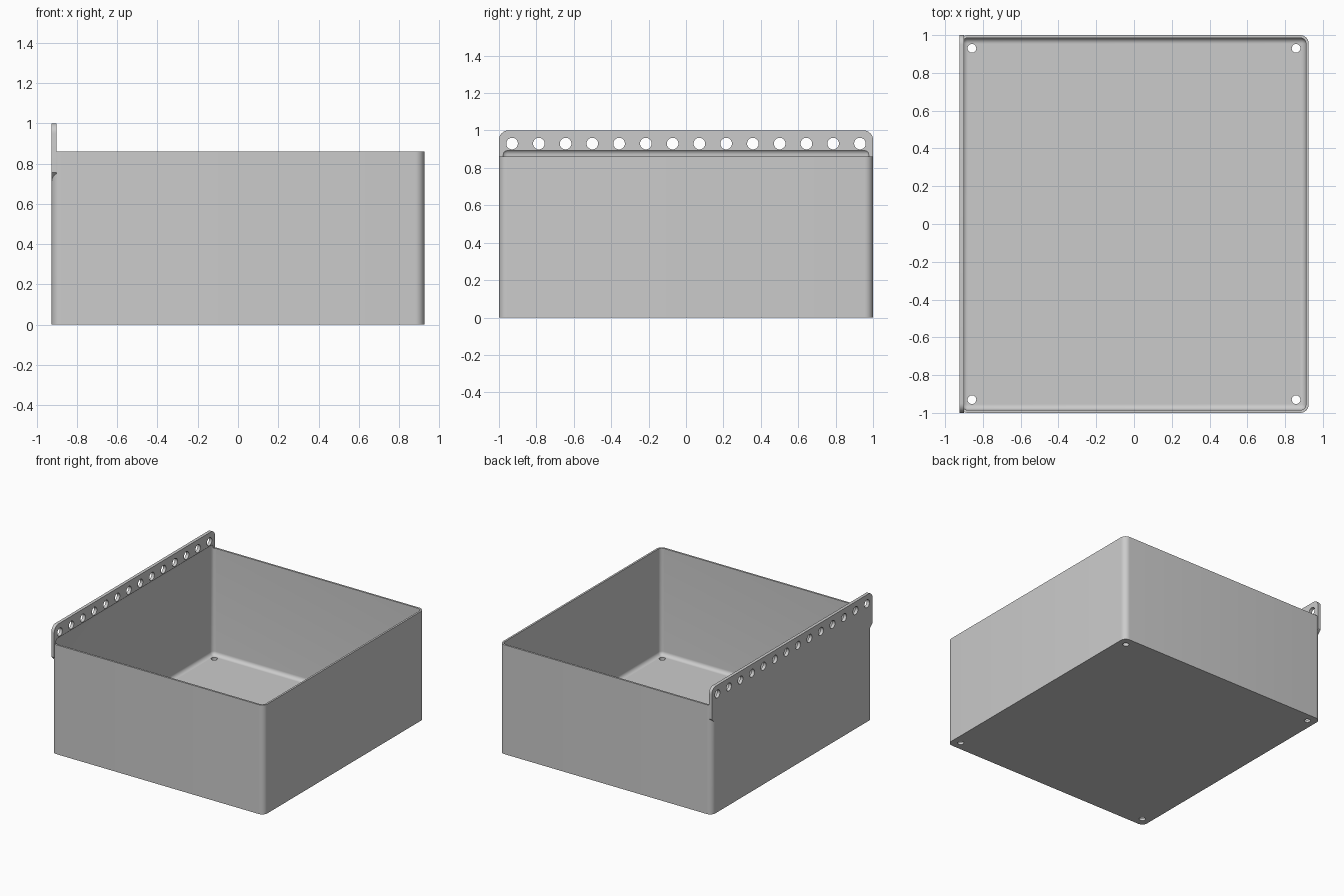
import bpy, bmesh, math
from mathutils import Vector, Matrix

if "Cube" in bpy.data.objects:
    bpy.data.objects.remove(bpy.data.objects["Cube"], do_unlink=True)

# Main dimensions
HX, HY, RIM = 0.925, 1.0, 0.86
CORNER, WALL, FLOOR = 0.045, 0.015, 0.02
FLANGE = 0.025

grey = bpy.data.materials.new("plain_grey")
grey.use_nodes = True
colour = (0.6, 0.6, 0.6, 1)
grey.diffuse_color = colour
grey.node_tree.nodes["Principled BSDF"].inputs["Base Color"].default_value = colour


def finish(name, bm):
    bmesh.ops.recalc_face_normals(bm, faces=bm.faces[:])
    mesh = bpy.data.meshes.new(name)
    bm.to_mesh(mesh)
    bm.free()
    mesh.materials.append(grey)
    obj = bpy.data.objects.new(name, mesh)
    bpy.context.collection.objects.link(obj)
    return obj


def arc(cx, cy, r, start, steps=8):
    """Quarter circle, counter-clockwise from the start angle in degrees."""
    angles = [math.radians(start + 90 * i / steps) for i in range(steps + 1)]
    return [(cx + r * math.cos(a), cy + r * math.sin(a)) for a in angles]


def prism(name, points, offset):
    bm = bmesh.new()
    face = bm.faces.new([bm.verts.new(p) for p in points])
    grown = bmesh.ops.extrude_face_region(bm, geom=[face])["geom"]
    verts = [v for v in grown if isinstance(v, bmesh.types.BMVert)]
    bmesh.ops.translate(bm, verts=verts, vec=Vector(offset))
    return finish(name, bm)


def drill(name, centres, radius, depth, rotation):
    bm = bmesh.new()
    for c in centres:
        bmesh.ops.create_cone(bm, cap_ends=True, segments=32, radius1=radius,
                              radius2=radius, depth=depth,
                              matrix=Matrix.Translation(c) @ rotation)
    return finish(name, bm)


def combine(target, tool, operation):
    mod = target.modifiers.new(operation.lower(), "BOOLEAN")
    mod.operation, mod.solver, mod.object = operation, "EXACT", tool
    bpy.context.view_layer.objects.active = target
    bpy.ops.object.modifier_apply(modifier=mod.name)
    bpy.data.objects.remove(tool, do_unlink=True)


# Outer block with rounded upright corners
ix, iy = HX - CORNER, HY - CORNER
outline = (arc(ix, iy, CORNER, 0) + arc(-ix, iy, CORNER, 90)
           + arc(-ix, -iy, CORNER, 180) + arc(ix, -iy, CORNER, 270))
tray = prism("open_tray", [(x, y, 0) for x, y in outline], (0, 0, RIM))

# Mounting flange: rounded top corners, sloped ears at the lower ends
half = arc(HY - 0.05, 0.95, 0.05, 0)
side = [(0.94, 0.695), (HY, 0.755)] + half
profile = side + [(-y, z) for y, z in reversed(side)]
flange = prism("mounting_flange", [(-HX, y, z) for y, z in profile], (FLANGE, 0, 0))
combine(tray, flange, "UNION")

# Cavity with filleted edges, reaching a little way up the flange
top = 0.90
bm = bmesh.new()
bmesh.ops.create_cube(bm, size=1)
bmesh.ops.scale(bm, verts=bm.verts[:], vec=(2 * (HX - WALL), 2 * (HY - WALL), top - FLOOR))
bmesh.ops.translate(bm, verts=bm.verts[:], vec=(0, 0, (top + FLOOR) / 2))
bmesh.ops.bevel(bm, geom=bm.edges[:], offset=0.03, segments=8, profile=0.5, affect="EDGES")
combine(tray, finish("cavity", bm), "DIFFERENCE")

# Row of holes along the flange
row = [Vector((-HX, -0.93 + 1.86 * i / 13, 0.93)) for i in range(14)]
combine(tray, drill("flange_holes", row, 0.031, 0.2, Matrix.Rotation(math.pi / 2, 4, "Y")),
        "DIFFERENCE")

# Four drain holes in the floor
corners = [Vector((x, y, 0)) for x in (-0.858, 0.858) for y in (-0.93, 0.93)]
combine(tray, drill("floor_holes", corners, 0.023, 0.2, Matrix.Identity(4)), "DIFFERENCE")

# Smooth fillets, sharp rims
bpy.ops.object.select_all(action="DESELECT")
tray.select_set(True)
bpy.context.view_layer.objects.active = tray
bpy.ops.object.shade_smooth_by_angle(angle=math.radians(30))
